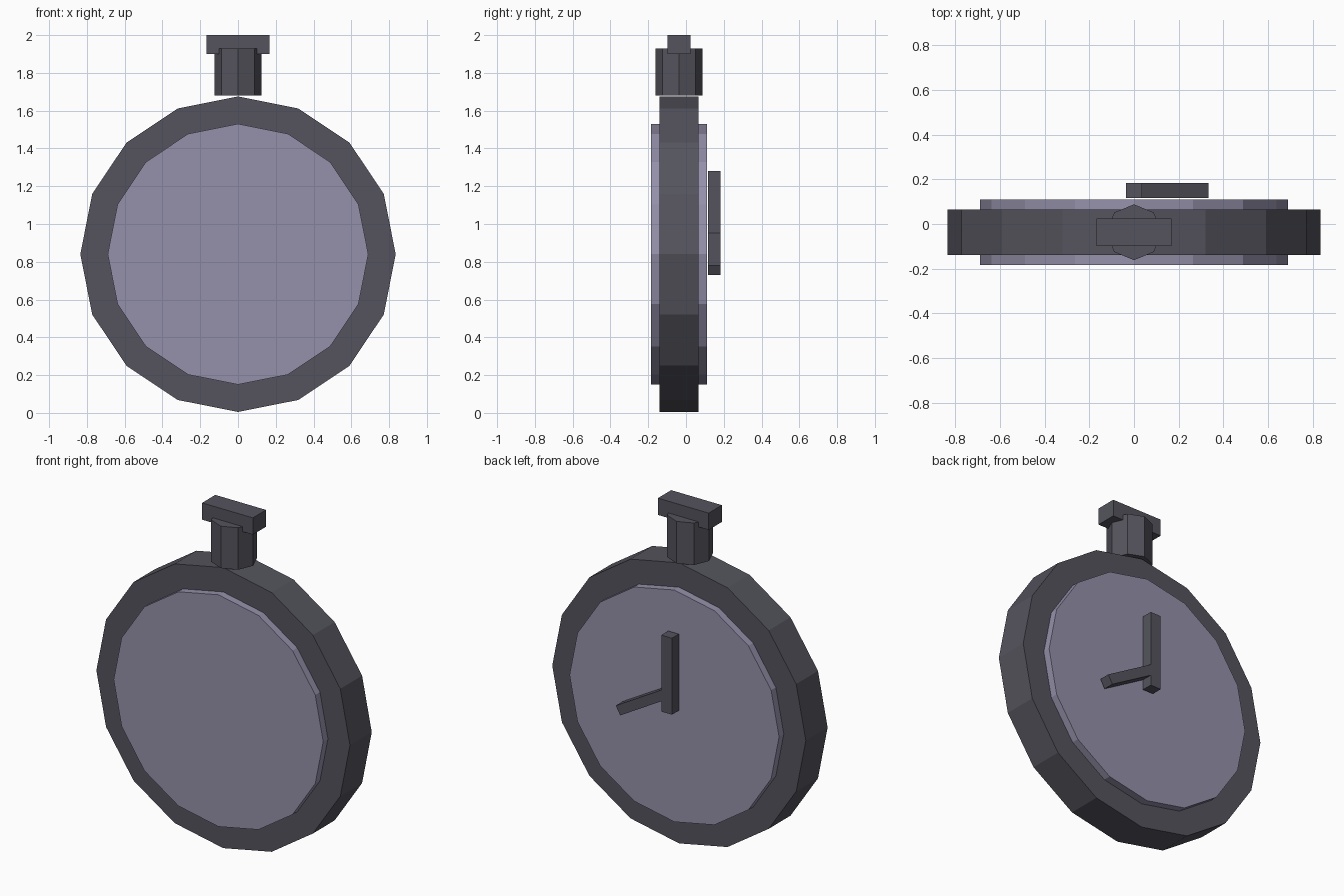
import bpy
from math import radians, cos, sin, pi

if "Cube" in bpy.data.objects:
    bpy.data.objects.remove(bpy.data.objects["Cube"])

MID_Y = -0.037      # middle of the watch body
CENTRE_Z = 0.84     # middle of the dial


def material(name, rgb):
    m = bpy.data.materials.new(name)
    m.diffuse_color = (*rgb, 1)
    m.use_nodes = True
    m.node_tree.nodes["Principled BSDF"].inputs["Base Color"].default_value = m.diffuse_color
    return m


DARK = material("dark_metal", (0.09, 0.088, 0.11))
LILAC = material("lilac_dial", (0.30, 0.28, 0.40))


def finish(name, mat):
    ob = bpy.context.object
    ob.name = name
    ob.data.materials.append(mat)
    return ob


def cylinder(name, sides, radius, depth, loc, rot, mat):
    bpy.ops.mesh.primitive_cylinder_add(vertices=sides, radius=radius, depth=depth,
                                        location=loc, rotation=rot)
    return finish(name, mat)


def box(name, size, loc, mat, turn=0):
    bpy.ops.mesh.primitive_cube_add(size=1, location=loc, rotation=(0, turn, 0))
    ob = finish(name, mat)
    ob.scale = size
    return ob


# Body: wide case with a thicker dial showing on both faces
flat = (pi / 2, 0, 0)
cylinder("case", 16, 0.835, 0.205, (0, MID_Y, CENTRE_Z), flat, DARK)
cylinder("dial", 16, 0.69, 0.294, (0, MID_Y, CENTRE_Z), flat, LILAC)

# Winding stem and crown bar
cylinder("stem", 8, 0.125, 0.25, (0, MID_Y, 1.805), (0, 0, 0), DARK)
box("crown", (0.334, 0.124, 0.10), (0, MID_Y, 1.95), DARK)

# Hands float just behind the rear dial
HAND_Y, HAND_T = 0.15, 0.065
box("minute_hand", (0.07, HAND_T, 0.455), (0, HAND_Y, 1.0525), DARK)
angle, length = radians(30), 0.37
box("hour_hand", (length, HAND_T, 0.058),
    (0.32 - cos(angle) * length / 2, HAND_Y, 0.755 + sin(angle) * length / 2), DARK, angle)
